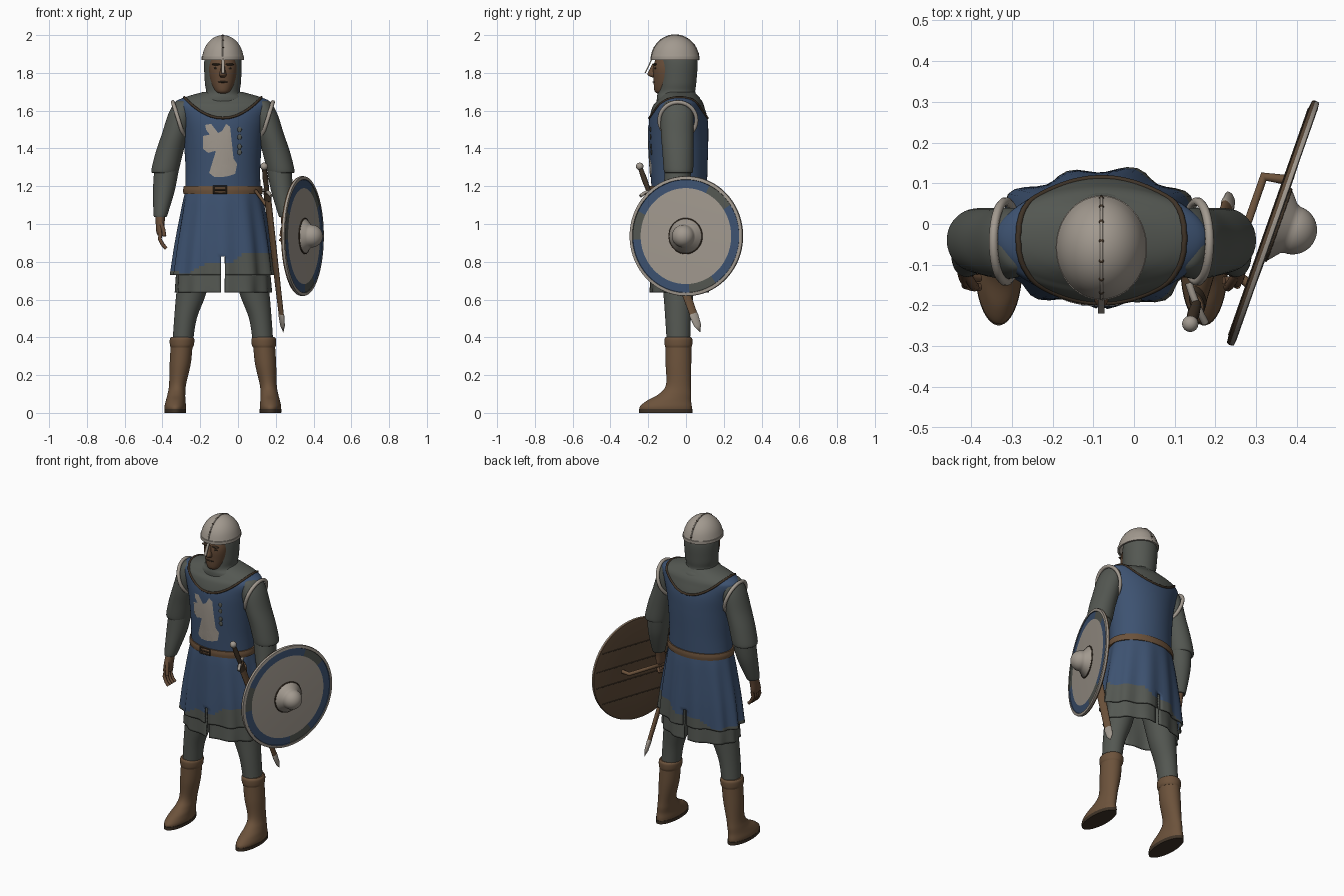
import bpy, bmesh, math
from math import sin, cos, pi
from mathutils import Vector, Matrix

cube = bpy.data.objects.get("Cube")
if cube:
    bpy.data.objects.remove(cube, do_unlink=True)

MID = -.08  # body centre line


def material(name, *rgb):
    m = bpy.data.materials.new(name)
    m.use_nodes = True
    m.diffuse_color = (*rgb, 1)
    m.node_tree.nodes["Principled BSDF"].inputs["Base Color"].default_value = (*rgb, 1)
    return m


blue = material("blue cloth", .047, .085, .165)
mail = material("grey mail", .088, .096, .084)
steel = material("pale steel", .36, .32, .275)
leather = material("brown leather", .15, .085, .044)
dark = material("dark leather", .05, .033, .02)
skin = material("tanned skin", .13, .07, .038)
wood = material("shield wood", .095, .058, .033)


def finish(name, bm, mats, rule=None, smooth=True):
    """Turn a bmesh into an object; the rule picks a material per face centre."""
    bmesh.ops.recalc_face_normals(bm, faces=bm.faces)
    if rule:
        for f in bm.faces:
            f.material_index = rule(f.calc_center_median())
    me = bpy.data.meshes.new(name)
    bm.to_mesh(me)
    bm.free()
    for m in mats:
        me.materials.append(m)
    ob = bpy.data.objects.new(name, me)
    bpy.context.collection.objects.link(ob)
    if smooth:
        bpy.ops.object.select_all(action='DESELECT')
        ob.select_set(True)
        bpy.context.view_layer.objects.active = ob
        bpy.ops.object.shade_smooth_by_angle(angle=math.radians(45))
    return ob


def smooth_rows(secs, k):
    """Catmull-Rom interpolation of (z, dx, y, rx, ry) sections."""
    rows = []
    for i in range(len(secs) - 1):
        a, b, c, d = [secs[max(0, min(len(secs) - 1, i + j))] for j in (-1, 0, 1, 2)]
        for t in [j / k for j in range(k)]:
            rows.append([q + t / 2 * (r - p + t * (2*p - 5*q + 4*r - s + t * (3*q - p - 3*r + s)))
                         for p, q, r, s in zip(a, b, c, d)])
    return rows + [list(secs[-1])]


def loft(name, secs, *mats, side=1, n=40, k=6, rule=None, fold=0, slit=None):
    """Stack of elliptical rings; fold adds pleats, slit opens front and back."""
    bm = bmesh.new()
    rows = smooth_rows(secs, k)
    rings = []
    for i, (z, dx, y, rx, ry) in enumerate(rows):
        ring = []
        for j in range(n):
            a = 2 * pi * (j + .5) / n
            w = 1 + fold * i / len(rows) * (sin(11 * a) + .5 * sin(5 * a + 1))
            ring.append(bm.verts.new((MID + side * dx + rx * w * cos(a), y + ry * w * sin(a), z)))
        rings.append(ring)
    for lo, hi in zip(rings, rings[1:]):
        for j in range(n):
            bm.faces.new((lo[j], lo[(j + 1) % n], hi[(j + 1) % n], hi[j]))
    if slit:
        bmesh.ops.delete(bm, context='FACES', geom=[
            f for f in bm.faces if abs(f.calc_center_median().x - MID) < .005
            and f.calc_center_median().z < slit])
    elif not fold:
        bm.faces.new(rings[0])
        bm.faces.new(rings[-1])
    ob = finish(name, bm, mats, rule)
    if fold:
        ob.modifiers.new("thickness", 'SOLIDIFY').thickness = .008
    return ob


def lathe(name, profile, mats, matrix, rule=None, n=64):
    """Spin (radius, height) points about the local z axis."""
    bm = bmesh.new()
    vs = [bm.verts.new((r, 0, h)) for r, h in profile]
    es = [bm.edges.new(p) for p in zip(vs, vs[1:])]
    bmesh.ops.spin(bm, geom=vs + es, cent=(0, 0, 0), axis=(0, 0, 1), angle=2 * pi, steps=n)
    bmesh.ops.remove_doubles(bm, verts=bm.verts, dist=.0005)
    ob = finish(name, bm, mats, rule)
    ob.matrix_world = matrix
    return ob


def ball(name, loc, size, mat, rot=None):
    bm = bmesh.new()
    bmesh.ops.create_uvsphere(bm, u_segments=24, v_segments=16, radius=1)
    ob = finish(name, bm, [mat])
    ob.matrix_world = Matrix.LocRotScale(Vector(loc), rot, Vector(size))


def box(name, loc, size, mat, rot=None):
    bm = bmesh.new()
    bmesh.ops.create_cube(bm, size=1)
    ob = finish(name, bm, [mat], smooth=False)
    ob.matrix_world = Matrix.LocRotScale(Vector(loc), rot, Vector(size))


def tube(name, pts, radius, mat, closed=False):
    cu = bpy.data.curves.new(name, 'CURVE')
    cu.dimensions = '3D'
    cu.bevel_depth, cu.bevel_resolution, cu.use_fill_caps = radius, 2, True
    sp = cu.splines.new('POLY')
    sp.points.add(len(pts) - 1)
    for p, co in zip(sp.points, pts):
        p.co = (*co, 1)
    sp.use_cyclic_u = closed
    cu.materials.append(mat)
    bpy.context.collection.objects.link(bpy.data.objects.new(name, cu))


# Torso: surcoat with a mail mantle above the neckline
TORSO = [(1.16, 0, -.035, .2, .145), (1.3, 0, -.038, .198, .152), (1.45, 0, -.04, .21, .158),
         (1.55, 0, -.04, .232, .155), (1.62, 0, -.04, .26, .137), (1.65, 0, -.035, .248, .12),
         (1.675, 0, -.035, .19, .1), (1.7, 0, -.035, .1, .08)]


def neckline(x):
    return 1.56 + .09 * ((x - MID) / .185) ** 2


loft("surcoat_torso", TORSO, blue, mail, n=96, k=12, rule=lambda c: int(c.z > neckline(c.x)))
trim = []
for j in range(96):
    a = 2 * pi * j / 96
    for z, dx, y, rx, ry in smooth_rows(TORSO, 40):
        x = MID + rx * cos(a)
        if z > neckline(x):
            trim.append((x, y + ry * sin(a), z))
            break
tube("neckline_trim", trim, .007, dark, True)

# Chest emblem: thin plate following the chest
body = smooth_rows(TORSO, 12)


def chest_y(x, z):
    r = min(body, key=lambda row: abs(row[0] - z))
    return r[2] - r[4] * math.sqrt(max(0, 1 - ((x - MID) / r[3]) ** 2)) - .004


beast = [(3, 1), (9, 0), (12, 5), (16, 9), (20, 7), (24, 0), (28, 3), (26, 9), (29, 15), (28, 24),
         (25, 30), (31, 34), (35, 40), (33, 50), (27, 52), (30, 45), (27, 41), (21, 39), (19, 45),
         (21, 53), (12, 53), (7, 49), (13, 46), (13, 39), (16, 32), (13, 27), (6, 29), (1, 25),
         (7, 22), (11, 19), (2, 17), (1, 12), (8, 11), (4, 6)]
bm = bmesh.new()
bm.faces.new([bm.verts.new((-.19 + u * .0053, 0, 1.53 - v * .0053)) for u, v in beast])
bmesh.ops.triangulate(bm, faces=bm.faces)
bmesh.ops.subdivide_edges(bm, edges=bm.edges, cuts=5, use_grid_fill=True)
for v in bm.verts:
    v.co.y = chest_y(v.co.x, v.co.z)
finish("chest_emblem", bm, [steel])
for z in (1.5, 1.46, 1.41, 1.38):
    ball("emblem_spot", (.008, chest_y(.008, z), z), (.012, .004, .014), mail)

# Skirts, belt and buckle
loft("surcoat_skirt", [(1.19, 0, -.035, .195, .145), (1.1, 0, -.035, .215, .155),
     (.9, 0, -.035, .25, .165), (.73, 0, -.035, .272, .168)], blue, mail, n=72, k=11, fold=.055,
     slit=.83, rule=lambda c: int(c.z < .8 + .25 * (c.x - MID) + .014 * sin(31 * c.x)))
loft("mail_skirt", [(.85, 0, -.035, .235, .145), (.74, 0, -.035, .246, .15),
     (.637, 0, -.035, .25, .155)], mail, n=72, fold=.04, slit=.83)
loft("belt", [(1.16, 0, -.036, .209, .154), (1.18, 0, -.036, .211, .156),
     (1.2, 0, -.036, .207, .154)], leather, n=64)
bx, by = -.095, -.195
tube("buckle", [(bx - .033, by, 1.163), (bx + .033, by, 1.163), (bx + .033, by, 1.2),
     (bx - .033, by, 1.2)], .005, dark, True)
tube("buckle_pin", [(bx - .03, by, 1.18), (bx + .03, by, 1.18)], .004, dark)

# Head: mail coif, face and helmet
loft("coif", [(1.6, 0, -.035, .17, .12), (1.665, 0, -.04, .135, .115), (1.695, 0, -.05, .092, .1),
     (1.75, 0, -.045, .096, .1), (1.86, 0, -.042, .099, .103), (1.93, 0, -.05, .08, .09)], mail)
loft("face", [(1.69, 0, -.12, .025, .03), (1.705, 0, -.112, .045, .055), (1.76, 0, -.1, .067, .072),
     (1.83, 0, -.1, .074, .074), (1.9, 0, -.09, .06, .06)], skin)
loft("nose", [(1.775, 0, -.165, .012, .01), (1.79, 0, -.175, .019, .03), (1.82, 0, -.17, .012, .022),
     (1.85, 0, -.165, .009, .012)], skin, n=16)
ball("mouth", (MID, -.166, 1.752), (.026, .011, .005), dark)
for s in (1, -1):
    ball("eye", (MID + s * .033, -.16, 1.825), (.014, .008, .006), dark)
    ball("brow", (MID + s * .035, -.164, 1.845), (.024, .01, .006), dark)
HELM = Matrix.LocRotScale(Vector((MID, -.058, 1.867)), None, Vector((.11, .126, .133)))
arc = [(cos(i * pi / 24), sin(i * pi / 24)) for i in range(13)]
lathe("helmet", [(.93, .02), (.93, 0), (1.02, 0), (1.02, .14), (1, .15)] + arc[2:], [steel], HELM)
ridge = [HELM @ Vector((0, cos(i * pi / 24), sin(i * pi / 24))) for i in range(25)]
tube("helmet_ridge", ridge, .004, steel)
for p in ridge[2:-2:3]:
    ball("helmet_rivet", p, (.006, .006, .004), dark)
box("nasal_guard", (MID, -.199, 1.835), (.016, .006, .08), steel, Matrix.Rotation(-.45, 3, 'X').to_quaternion())

for s, label in ((1, "left"), (-1, "right")):
    # Arms and hands
    loft(label + "_upper_sleeve", [(1.655, .205, -.045, .025, .035), (1.64, .207, -.045, .05, .068),
         (1.58, .222, -.047, .068, .086), (1.48, .252, -.047, .07, .086), (1.38, .283, -.043, .073, .082),
         (1.285, .306, -.04, .073, .078), (1.27, .306, -.04, .066, .07)], mail, side=s)
    loft(label + "_lower_sleeve", [(1.3, .297, -.04, .066, .072), (1.18, .312, -.055, .058, .064),
         (1.05, .33, -.085, .037, .045), (1.04, .33, -.087, .03, .037)], mail, side=s)
    loft(label + "_hand", [(1.06, .33, -.085, .026, .032), (1.01, .332, -.1, .024, .036),
         (.96, .333, -.112, .02, .042), (.94, .331, -.115, .014, .036)], skin, side=s, n=20)
    hx = MID + s * .33
    for i in range(4):
        y = -.145 + i * .022
        curl = -.03 if s < 0 else .02
        tube(label + "_finger", [(hx, y, .955), (hx + .004 * s, y - .005, .92),
             (hx - s * .012, y + curl / 3, .89 + (s > 0) * .02),
             (hx - s * .03, y + curl / 3, .87 + (s > 0) * .05)], .01, skin)
    tube(label + "_thumb", [(hx, -.125, 1.01), (hx - s * .015, -.15, .97), (hx - s * .02, -.155, .935)],
         .011, skin)
    # Armhole border
    tube(label + "_armhole_trim", [(MID + s * (.235 + .03 * sin(a)), -.043 + .098 * cos(a), 1.55 + .095 * sin(a))
         for a in [i * pi / 20 for i in range(40)]], .011, steel, True)
    # Legs and boots
    loft(label + "_leg", [(.95, .1, -.035, .095, .11), (.8, .135, -.038, .09, .1), (.63, .168, -.04, .079, .08),
         (.5, .198, -.042, .06, .068), (.37, .213, -.04, .054, .062)], mail, side=s)
    loft(label + "_boot", [(.012, .252, -.107, .055, .138), (.035, .252, -.106, .057, .137),
         (.065, .25, -.09, .052, .117), (.1, .246, -.058, .047, .086), (.15, .24, -.04, .045, .066),
         (.26, .226, -.04, .056, .068), (.36, .218, -.04, .058, .068)], leather, side=s)
    loft(label + "_boot_cuff", [(.345, .218, -.04, .058, .068), (.36, .217, -.04, .064, .073),
         (.39, .216, -.04, .065, .074), (.402, .216, -.04, .057, .066)], leather, side=s)
    loft(label + "_sole", [(0, .252, -.107, .057, .141), (.02, .252, -.107, .058, .142)], dark, side=s, k=1)

# Round shield: normal points outward and slightly forward
SHIELD = Matrix.Translation((.342, .002, .936)) @ Matrix.Rotation(-math.atan2(.332, .943), 4, 'Z') \
    @ Matrix.Rotation(pi / 2, 4, 'Y')


def shield_paint(c):
    r = math.hypot(c.x, c.y)
    if c.z < -.004:
        return 2
    if .25 < r < .3:
        return 3 if sin(3 * math.atan2(c.y, c.x) + .6) > .75 else 1
    return 0


lathe("shield", [(0, .012), (.12, .011), (.254, .008), (.298, .006), (.3, .01), (.316, .008), (.318, -.002),
      (.315, -.01), (.3, -.012), (.15, -.01), (0, -.01)], [steel, blue, wood, mail], SHIELD, shield_paint, 96)
lathe("shield_boss", [(.093, .008), (.09, .018), (.064, .04)] + [(.06 * c, .05 + .06 * s) for c, s in arc],
      [steel], SHIELD)
tube("boss_edge", [SHIELD @ Vector((.092 * cos(a), .092 * sin(a), .013))
     for a in [i * pi / 24 for i in range(48)]], .004, dark, True)
for h in (-.16, -.05, .05, .16):
    w = math.sqrt(.09 - h * h)
    tube("plank_seam", [SHIELD @ Vector((h, t * w, -.011)) for t in (-1, 1)], .003, dark)
tube("shield_handle", [SHIELD @ Vector(p) for p in
     ((-.01, .11, -.01), (-.01, .1, -.06), (-.01, -.14, -.06), (-.01, -.16, -.01))], .012, leather)

# Sheathed sword hanging at the left hip
top, tip = Vector((.138, -.245, 1.305)), Vector((.24, .075, .425))
SWORD = Matrix.Translation(top) @ (tip - top).to_track_quat('Z', 'Y').to_matrix().to_4x4()
flat = SWORD @ Matrix.Rotation(.9, 4, 'Z') @ Matrix.Diagonal((1, .55, 1, 1))
length = (tip - top).length
ball("pommel", top, (.02, .02, .02), steel)
lathe("grip", [(0, .01), (.012, .01), (.015, .07), (.012, .14), (0, .14)], [dark], SWORD, n=16)
tube("crossguard", [flat @ Vector((t * .055, 0, .14 + .012 * t * t)) for t in (-1, -.5, 0, .5, 1)], .009, steel)
lathe("scabbard", [(0, .15), (.028, .15), (.029, .2), (.022, length - .1), (0, length - .09)],
      [leather], flat, n=20)
lathe("scabbard_mouth", [(.026, .147), (.031, .15), (.031, .19), (.026, .193)], [dark], flat, n=20)
lathe("scabbard_tip", [(.021, length - .11), (.025, length - .1), (.02, length - .04), (0, length)],
      [steel], flat, n=20)
tube("sword_hanger", [(.09, -.13, 1.18), (.135, -.12, 1.12), SWORD @ Vector((0, 0, .25))], .009, leather)
